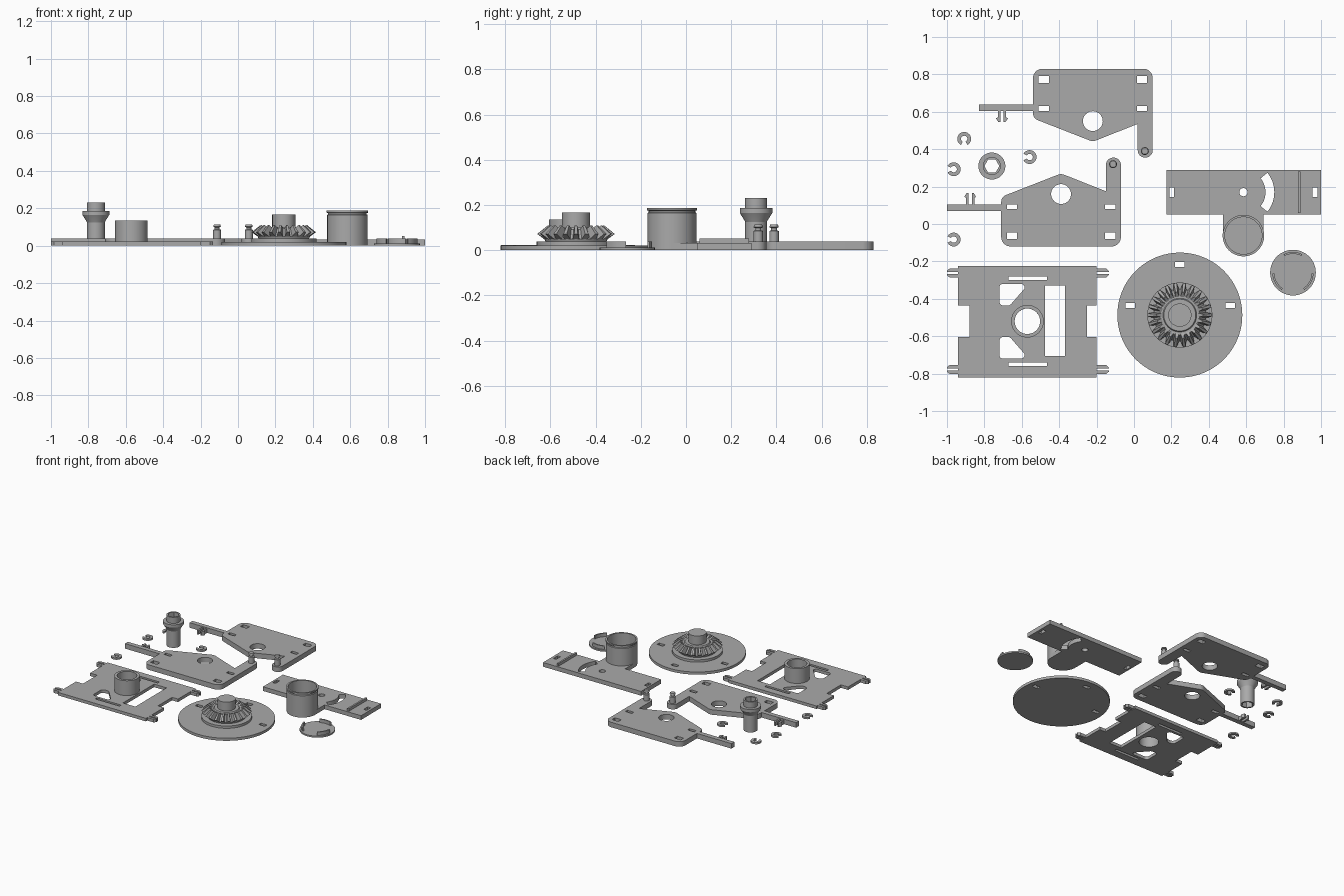
import bpy, bmesh
from math import sin, cos, pi, radians
from mathutils import Vector, Matrix

if "Cube" in bpy.data.objects:
    bpy.data.objects.remove(bpy.data.objects["Cube"], do_unlink=True)

grey = bpy.data.materials.new("plain grey")
grey.use_nodes = True
grey.diffuse_color = (0.4, 0.4, 0.4, 1)
grey.node_tree.nodes["Principled BSDF"].inputs["Base Color"].default_value = (0.4, 0.4, 0.4, 1)


def finish(name, bm):
    bmesh.ops.remove_doubles(bm, verts=bm.verts, dist=0.0001)
    bmesh.ops.recalc_face_normals(bm, faces=bm.faces)
    mesh = bpy.data.meshes.new(name)
    bm.to_mesh(mesh)
    bm.free()
    mesh.shade_smooth()
    mesh.set_sharp_from_angle(angle=radians(30))
    mesh.materials.append(grey)
    obj = bpy.data.objects.new(name, mesh)
    bpy.context.collection.objects.link(obj)
    return obj


def arc(cx, cy, r, start=0, end=360, n=48):
    """Points along an arc; a full circle leaves out its repeated end."""
    count = n if end - start == 360 else n + 1
    angles = [radians(start + (end - start) * i / n) for i in range(count)]
    return [(cx + r * cos(a), cy + r * sin(a)) for a in angles]


def rect(x0, x1, y0, y1):
    return [(x0, y0), (x1, y0), (x1, y1), (x0, y1)]


def sector(cx, cy, r0, r1, start, end, n=24):
    return arc(cx, cy, r1, start, end, n) + arc(cx, cy, r0, start, end, n)[::-1]


def rounded(points, n=8):
    """Outline from (x, y, corner radius)."""
    out = []
    for i, (x, y, r) in enumerate(points):
        p = Vector((x, y))
        if not r:
            out.append((x, y))
            continue
        a = (Vector(points[i - 1][:2]) - p).normalized()
        b = (Vector(points[(i + 1) % len(points)][:2]) - p).normalized()
        half = a.angle(b) / 2
        reach = r / (sin(half) / cos(half))
        centre = p + (a + b).normalized() * r / sin(half)
        start, end = p + a * reach - centre, p + b * reach - centre
        for k in range(n + 1):
            out.append(tuple(centre + start.lerp(end, k / n).normalized() * r))
    return out


def flip_y(loop, middle):
    return [(x, 2 * middle - y) for x, y in loop]


def plate(name, loops, z0, z1):
    """Flat part: first loop is the outline, later loops are holes."""
    curve = bpy.data.curves.new(name, 'CURVE')
    curve.dimensions = '2D'
    curve.fill_mode = 'BOTH'
    curve.extrude = (z1 - z0) / 2
    for loop in loops:
        spline = curve.splines.new('POLY')
        spline.points.add(len(loop) - 1)
        for point, (x, y) in zip(spline.points, loop):
            point.co = (x, y, 0, 1)
        spline.use_cyclic_u = True
    temp = bpy.data.objects.new(name + " temp", curve)
    mesh = bpy.data.meshes.new_from_object(temp)
    bm = bmesh.new()
    bm.from_mesh(mesh)
    bpy.data.objects.remove(temp)
    bpy.data.curves.remove(curve)
    bpy.data.meshes.remove(mesh)
    bmesh.ops.translate(bm, verts=bm.verts, vec=(0, 0, (z0 + z1) / 2))
    return finish(name, bm)


def lathe(name, profile, x, y, closed=False, steps=64):
    """Turn an (r, z) profile around a vertical axis."""
    bm = bmesh.new()
    verts = [bm.verts.new((r, 0, z)) for r, z in profile]
    pairs = list(zip(verts, verts[1:])) + ([(verts[-1], verts[0])] if closed else [])
    edges = [bm.edges.new(p) for p in pairs]
    bmesh.ops.spin(bm, geom=verts + edges, cent=(0, 0, 0), axis=(0, 0, 1),
                   angle=2 * pi, steps=steps, use_duplicate=False)
    bmesh.ops.translate(bm, verts=bm.verts, vec=(x, y, 0))
    return finish(name, bm)


# Two side plates, one the shifted mirror image of the other
T = 0.038
side = rounded([(-.54, .83, .05), (.10, .83, .05), (.10, .355, .039), (.02, .355, .039),
                (.02, .535, 0), (-.22, .44, .05), (-.54, .565, .04), (-.54, .605, 0),
                (-.83, .605, 0), (-.83, .64, 0), (-.54, .64, 0)])
side_holes = [arc(-.22, .55, .053)]
for x in (-.51, .015):
    side_holes += [rect(x, x + .055, .755, .79), rect(x, x + .055, .605, .63)]
prongs = [[(-.715, .61), (-.715, .545), (-.725, .545), (-.738, .565), (-.728, .57), (-.728, .61)],
          [(-.697, .61), (-.697, .545), (-.687, .545), (-.674, .565), (-.684, .57), (-.684, .61)]]
pin = [(0, T), (.021, T), (.021, .085), (.013, .088), (.013, .098), (.021, .102), (.017, .113), (0, .113)]


def place(loop, mirrored):
    return [(x - .17, .71 - y) for x, y in loop] if mirrored else loop


for tag, m in (("back", False), ("front", True)):
    plate(tag + "_side_plate", [place(l, m) for l in [side] + side_holes], 0, T)
    for i, p in enumerate(prongs):
        plate(f"{tag}_arm_prong_{i + 1}", [place(p, m)], 0, .03)
    px, py = place([(.058, .39)], m)[0]
    lathe(tag + "_pivot_pin", pin, px, py, steps=32)

# Frame plate with notches, windows, collar and edge clips
MID = -.52
frame = [(-.94, -.225), (-.20, -.225), (-.20, -.435), (-.25, -.435), (-.25, -.605), (-.20, -.605),
         (-.20, -.82), (-.94, -.82), (-.94, -.605), (-.88, -.605), (-.88, -.435), (-.94, -.435)]
corner_hole = rounded([(-.72, -.32, .02), (-.585, -.32, .02), (-.585, -.345, .01),
                       (-.665, -.437, .03), (-.72, -.437, .025)])
slot = rect(-.67, -.465, -.30, -.28)
frame_holes = [corner_hole, flip_y(corner_hole, MID), slot, flip_y(slot, MID),
               rect(-.475, -.37, -.705, -.33), arc(-.57, MID, .068)]
plate("frame_plate", [frame] + frame_holes, 0, .023)
lathe("frame_collar", [(.068, 0), (.087, 0), (.087, .136), (.068, .136)], -.57, MID, closed=True)
clip = [(-.935, -.237), (-.985, -.237), (-1, -.25), (-1, -.257), (-.935, -.257)]
for right in (False, True):
    for k, loop in enumerate((clip, flip_y(clip, -.262))):
        loop = [(-1.135 - x, y) if right else (x, y) for x, y in loop]
        tag = "right" if right else "left"
        plate(f"{tag}_back_clip_{k + 1}", [loop], 0, .023)
        plate(f"{tag}_front_clip_{k + 1}", [flip_y(loop, MID)], 0, .023)

# Turntable disc with slots and a bevel gear
GX, GY = .245, -.487
slots = [rect(x, x + .05, y, y + .027) for x, y in ((.22, -.23), (-.045, -.45), (.49, -.45))]
plate("turntable_disc", [arc(GX, GY, .334, n=96)] + slots, 0, .02)
lathe("gear_base", [(0, .02), (.174, .02), (.174, .038), (0, .038)], GX, GY)
lathe("gear_body", [(0, .038), (.135, .038), (.14, .05), (.107, .092), (.09, .092), (.085, .1),
                    (.062, .1), (.062, .167), (0, .167)], GX, GY)
bm = bmesh.new()
TEETH = 22
tooth = [(.13, .042, .017), (.172, .072, .008), (.095, .09, .011), (.125, .11, .005)]
for i in range(TEETH):
    turn = Matrix.Translation((GX, GY, 0)) @ Matrix.Rotation(2 * pi * i / TEETH, 4, 'Z')
    vs = [bm.verts.new(turn @ Vector((r, s * w, z))) for r, z, w in tooth for s in (-1, 1)]
    bmesh.ops.convex_hull(bm, input=vs)
finish("gear_teeth", bm)

# Flanged shaft with a hexagonal bore
SX, SY = -.76, .31
hexagon = arc(SX, SY, .04, n=6)
plate("shaft_tube", [arc(SX, SY, .048), hexagon], 0, .232)
lathe("shaft_flange", [(.046, .12), (.05, .13), (.072, .165), (.072, .186), (.046, .186)],
      SX, SY, closed=True)

# Lever bracket with slots, rib and battery-style cup
CX, CY = .585, -.062
bracket = [(.175, .29), (1, .29), (1, .05), (CX + .108, .05), (CX + .108, CY),
           (CX - .108, CY), (CX - .108, .05), (.175, .05)]
plate("lever_bracket", [bracket, rect(.19, .215, .145, .195), rect(.955, .98, .145, .195),
                        arc(CX, .17, .022, n=24), sector(CX, .17, .118, .165, -39, 39)], 0, .032)
plate("bracket_rib", [rect(.877, .89, .06, .28)], .03, .052)
lathe("bracket_cup", [(0, 0), (.108, 0), (.108, .165), (.103, .168), (.103, .174), (.111, .177),
                      (.111, .187), (.099, .187), (.099, .034), (0, .034)], CX, CY)

# Snap-on cap
plate("cap_disc", [arc(.85, -.26, .122, n=64)], 0, .012)
for i, a in enumerate((90, 210, 330)):
    plate(f"cap_tab_{i + 1}", [sector(.85, -.26, .1, .11, a - 27, a + 27)], .01, .038)

# Retaining clips, each a ring with an opening
for i, (x, y, a) in enumerate(((-.908, .455, 270), (-.964, .293, 180),
                               (-.558, .358, 180), (-.964, -.083, 180))):
    plate(f"retaining_clip_{i + 1}", [sector(x, y, .017, .037, a + 28, a + 332)], 0, .013)
